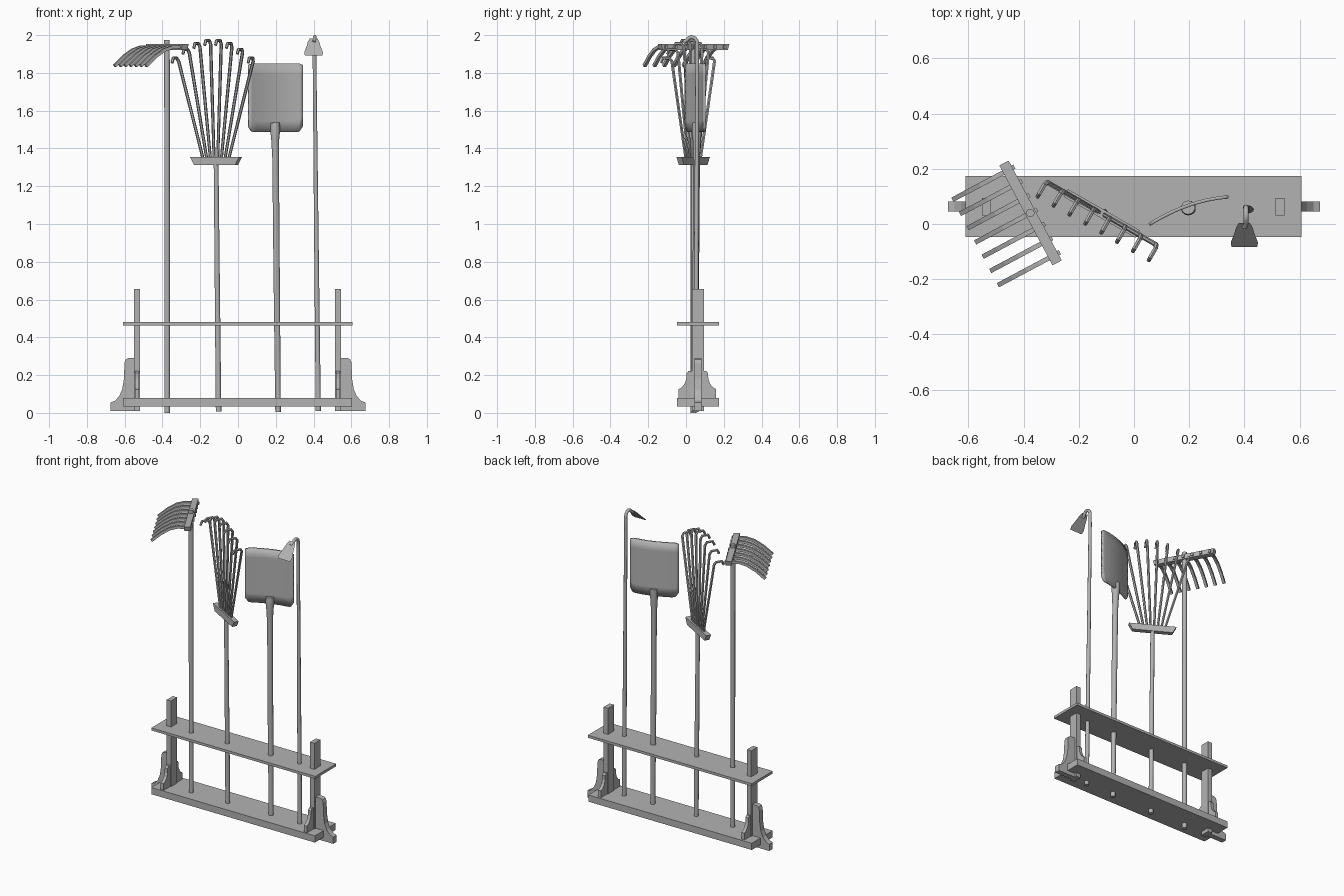
import bpy, bmesh, math
from mathutils import Vector

if "Cube" in bpy.data.objects:
    bpy.data.objects.remove(bpy.data.objects["Cube"])

grey = bpy.data.materials.new("plain grey")
grey.use_nodes = True
COLOUR = (0.45, 0.45, 0.45, 1)
grey.diffuse_color = COLOUR
grey.node_tree.nodes["Principled BSDF"].inputs["Base Color"].default_value = COLOUR

MID_Y = 0.063   # middle of the stand, front to back
MID_X = -0.003


def finish(name, bm, smooth=False):
    bmesh.ops.recalc_face_normals(bm, faces=bm.faces)
    mesh = bpy.data.meshes.new(name)
    bm.to_mesh(mesh)
    bm.free()
    mesh.materials.append(grey)
    obj = bpy.data.objects.new(name, mesh)
    bpy.context.collection.objects.link(obj)
    if smooth:
        bpy.ops.object.select_all(action='DESELECT')
        obj.select_set(True)
        bpy.context.view_layer.objects.active = obj
        bpy.ops.object.shade_smooth_by_angle(angle=math.radians(40))
    return obj


def prism(name, outline, depth):
    """Extrude a closed outline of 3D points along the depth vector."""
    bm = bmesh.new()
    face = bm.faces.new([bm.verts.new(p) for p in outline])
    ext = bmesh.ops.extrude_face_region(bm, geom=[face])
    moved = [v for v in ext["geom"] if isinstance(v, bmesh.types.BMVert)]
    bmesh.ops.translate(bm, verts=moved, vec=Vector(depth))
    return finish(name, bm)


def box(name, lo, hi):
    outline = [(lo[0], lo[1], lo[2]), (hi[0], lo[1], lo[2]),
               (hi[0], hi[1], lo[2]), (lo[0], hi[1], lo[2])]
    return prism(name, outline, (0, 0, hi[2] - lo[2]))


def sweep(bm, path, radii, sides, side_dir):
    """Add a tube along the path; side_dir fixes its roll."""
    path = [Vector(p) for p in path]
    rings = []
    for i, p in enumerate(path):
        t = (path[min(i + 1, len(path) - 1)] - path[max(i - 1, 0)]).normalized()
        u = (side_dir - t * side_dir.dot(t)).normalized()
        w = t.cross(u)
        ring = []
        for k in range(sides):
            a = math.tau * (k + 0.5) / sides
            ring.append(bm.verts.new(p + (u * math.cos(a) + w * math.sin(a)) * radii[i]))
        rings.append(ring)
    for a, b in zip(rings, rings[1:]):
        for k in range(sides):
            n = (k + 1) % sides
            bm.faces.new((a[k], a[n], b[n], b[k]))
    bm.faces.new(rings[0])
    bm.faces.new(rings[-1])


def pole(name, path, radii):
    bm = bmesh.new()
    sweep(bm, path, radii, 14, Vector((1, 0, 0)))
    return finish(name, bm, True)


# Stand: base plank and shelf
box("base_plank", (-0.61, MID_Y - 0.111, 0.035), (0.604, MID_Y + 0.111, 0.08))
box("shelf", (-0.61, MID_Y - 0.111, 0.463), (0.607, MID_Y + 0.111, 0.48))

# Posts with outer and cross brackets, on both ends
outer = [(0.54, 0.01), (0.675, 0.01), (0.675, 0.055), (0.65, 0.065), (0.628, 0.09),
         (0.613, 0.125), (0.604, 0.18), (0.601, 0.265), (0.594, 0.283), (0.58, 0.29), (0.54, 0.29)]
half = [(0.1, 0.08), (0.1, 0.125), (0.082, 0.135), (0.067, 0.155), (0.058, 0.18),
        (0.057, 0.21), (0.047, 0.222)]
cross = half + [(-y, z) for y, z in reversed(half)]
for side, label in ((-1, "right"), (1, "left")):
    c = MID_X + side * 0.532
    box(label + "_post", (c - 0.016, MID_Y - 0.032, 0.01), (c + 0.016, MID_Y + 0.032, 0.655))
    prism(label + "_outer_bracket", [(side * x, MID_Y - 0.018, z) for x, z in outer], (0, 0.036, 0))
    prism(label + "_cross_bracket", [(c - 0.011, MID_Y - 0.003 + y, z) for y, z in cross],
          (0.022, 0, 0))


def headbar(name, centre, along, across, top, bottom, width, height):
    """Bar with slanted ends: half lengths at top and bottom."""
    c = Vector(centre) - across * width / 2
    up = Vector((0, 0, height / 2))
    outline = [c - along * bottom - up, c + along * bottom - up,
               c + along * top + up, c - along * top + up]
    return prism(name, outline, across * width)


# Bow rake: pole, head bar, drooping tines
pole("bow_rake_pole", [(-0.375, 0.04, 0), (-0.376, 0.04, 1.975)], [0.015, 0.015])
along = Vector((0.47, -0.883, 0))
across = Vector((-0.883, -0.47, 0))
centre = Vector((-0.375, 0.04, 1.937))
headbar("bow_rake_bar", centre, along, across, 0.205, 0.195, 0.038, 0.033)
bm = bmesh.new()
droop = [(-0.027, 0), (0.06, 0), (0.11, -0.015), (0.165, -0.05), (0.222, -0.1)]
for i in range(7):
    root = centre + along * (i - 3) * 0.0585
    sweep(bm, [root + across * d + Vector((0, 0, z)) for d, z in droop],
          [0.012] * 5, 4, along)
finish("bow_rake_tines", bm)

# Leaf rake: pole, head bar, fan of hooked tines
pole("leaf_rake_pole", [(-0.103, 0.04, 0.008), (-0.116, 0.04, 1.33)], [0.015, 0.013])
along = Vector((0.868, -0.497, 0))
across = Vector((-0.497, -0.868, 0))
centre = Vector((-0.117, 0.038, 1.334))
headbar("leaf_rake_bar", centre, along, across, 0.15, 0.125, 0.032, 0.043)
bm = bmesh.new()
for i in range(8):
    t = (i - 3.5) / 3.5
    foot = centre + along * t * 0.075
    tip = centre + along * t * 0.232
    tip.z = 1.973 - 0.095 * t * t
    hook = tip + across * 0.05
    sweep(bm, [foot, foot.lerp(tip, 0.97), tip + across * 0.012,
               hook, hook + across * 0.012 - Vector((0, 0, 0.025))],
          [0.008, 0.009, 0.009, 0.009, 0.008], 6, along)
finish("leaf_rake_tines", bm, True)

# Shovel: pole with flared socket and a curved blade with rounded corners
pole("shovel_pole", [(0.212, 0.05, 0.005), (0.205, 0.052, 0.7), (0.199, 0.056, 1.35),
                     (0.197, 0.057, 1.44), (0.197, 0.058, 1.5), (0.196, 0.06, 1.535)],
     [0.015, 0.017, 0.018, 0.021, 0.027, 0.025])
bm = bmesh.new()
COLS, ROWS = 16, 6
grid = []
for r in range(ROWS + 1):
    row = []
    for c in range(COLS + 1):
        s = 2 * c / COLS - 1
        corner = max(0, abs(s) - 0.8) / 0.2
        low = 1.487 + 0.03 * (1 - math.sqrt(1 - corner * corner))
        high = 1.85 - 0.008 * corner ** 2
        z = low + (high - low) * r / ROWS
        y = 0.048 + 0.05 * s + 0.02 * (1 - s * s)
        row.append(bm.verts.new((0.199 + 0.144 * s, y, z)))
    grid.append(row)
for r in range(ROWS):
    for c in range(COLS):
        bm.faces.new((grid[r][c], grid[r][c + 1], grid[r + 1][c + 1], grid[r + 1][c]))
blade = finish("shovel_blade", bm, True)
solid = blade.modifiers.new("thickness", 'SOLIDIFY')
solid.thickness = 0.012
solid.offset = 0

# Hoe: slim pole with a bent neck and a flared sloping blade
neck = [(0.406, MID_Y + 0.03 * math.cos(a) - 0.033, 1.955 + 0.035 * math.sin(a))
        for a in (0, 0.5, 1, 1.6, 2.1, 2.6)]
pole("hoe_pole", [(0.425, 0.05, 0.01), (0.414, 0.056, 1.0), (0.405, 0.06, 1.88)] + neck
     + [(0.4, -0.012, 1.962)],
     [0.014, 0.012, 0.01] + [0.01] * 7)
half = [(0.02, 0), (0.03, 0.2), (0.036, 0.45), (0.049, 0.85), (0.046, 1)]
shape = half + [(-x, f) for x, f in reversed(half)]
prism("hoe_blade", [(0.4 + x, 0.004 - 0.082 * f, 1.982 - 0.085 * f) for x, f in shape],
      (0, -0.006, -0.006))
